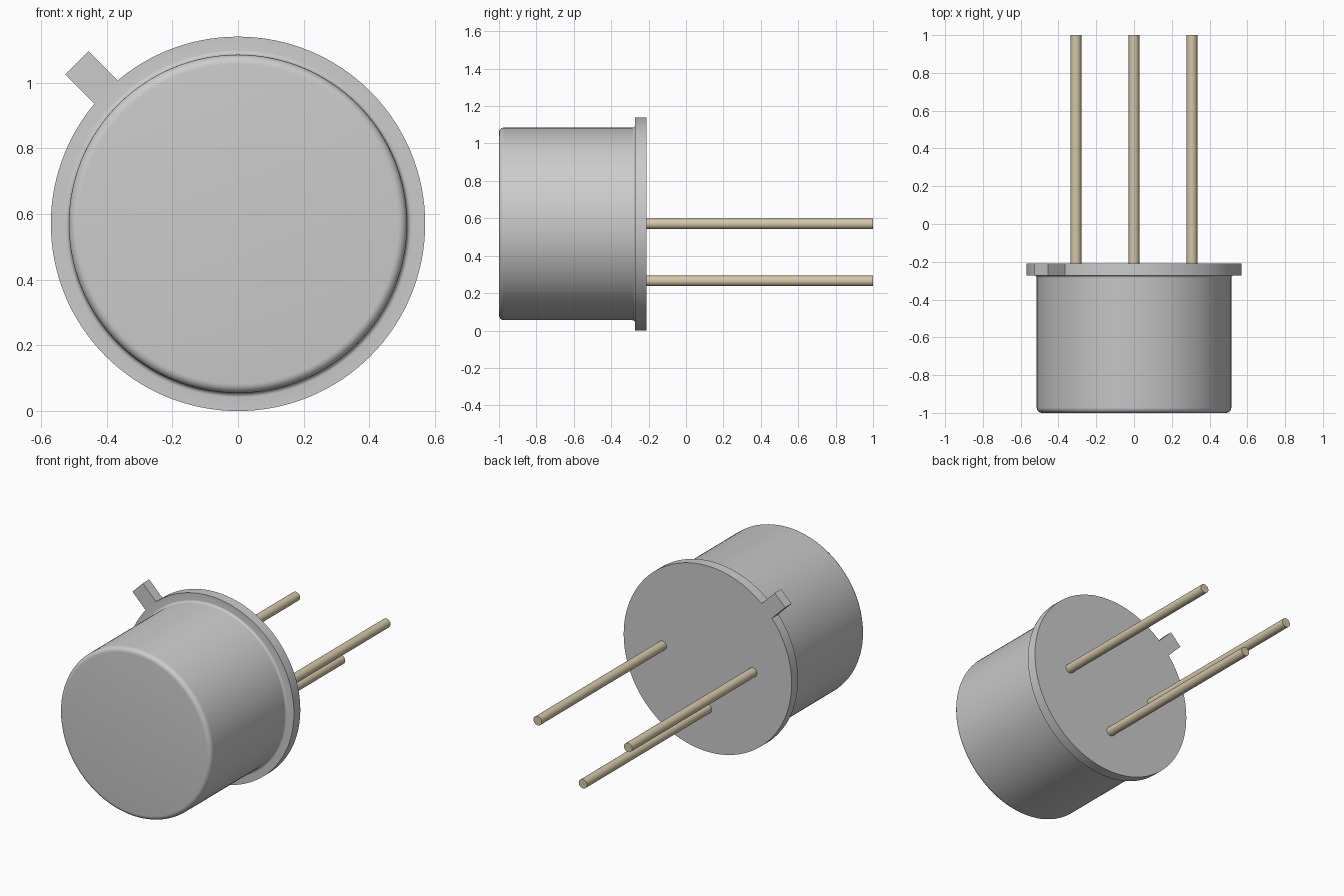
import bpy, bmesh
from math import pi, sin, cos, radians
from mathutils import Matrix, Vector

if "Cube" in bpy.data.objects:
    bpy.data.objects.remove(bpy.data.objects["Cube"])

AXIS_Z = 0.57            # height of the can's axis, which runs along y
FLANGE_R, CAN_R = 0.57, 0.515
FRONT, FLANGE_FRONT, FLANGE_BACK = -1.0, -0.272, -0.21


def finish(bm, name, color=None, smooth=True):
    bmesh.ops.recalc_face_normals(bm, faces=bm.faces)
    mesh = bpy.data.meshes.new(name)
    bm.to_mesh(mesh)
    bm.free()
    obj = bpy.data.objects.new(name, mesh)
    bpy.context.collection.objects.link(obj)
    if color:
        mesh.materials.append(color)
    if smooth:
        bpy.ops.object.select_all(action='DESELECT')
        obj.select_set(True)
        bpy.context.view_layer.objects.active = obj
        bpy.ops.object.shade_smooth_by_angle(angle=radians(30))
    return obj


def lathe(name, profile, x=0, z=AXIS_Z, segments=96, color=None):
    """Turn (radius, y) points about a line along y and cap both ends."""
    bm = bmesh.new()
    rings = [[bm.verts.new((x + r * cos(2 * pi * i / segments), y,
                            z + r * sin(2 * pi * i / segments)))
              for i in range(segments)] for r, y in profile]
    for a, b in zip(rings, rings[1:]):
        for i in range(segments):
            j = (i + 1) % segments
            bm.faces.new((a[i], a[j], b[j], b[i]))
    bm.faces.new(rings[0])
    bm.faces.new(rings[-1])
    return finish(bm, name, color)


def arc(r, y, radius, start, end, steps=6):
    angles = [radians(start + (end - start) * i / steps) for i in range(steps + 1)]
    return [(r + radius * cos(a), y + radius * sin(a)) for a in angles]


# Metal can with rounded front rim, small fillet at the base, and flange
edge, fillet = 0.028, 0.014
lathe("can_and_flange",
      arc(CAN_R - edge, FRONT + edge, edge, -90, 0)
      + arc(CAN_R + fillet, FLANGE_FRONT - fillet, fillet, 180, 90)
      + [(FLANGE_R, FLANGE_FRONT), (FLANGE_R, FLANGE_BACK)], segments=128)

# Locating tab, pointing up and left from the flange
inner, outer, width = 0.566, 0.694, 0.1
bm = bmesh.new()
bmesh.ops.create_cube(bm, size=1)
bmesh.ops.scale(bm, vec=(outer - inner, FLANGE_BACK - FLANGE_FRONT, width), verts=bm.verts)
bmesh.ops.translate(bm, vec=((inner + outer) / 2, 0, 0), verts=bm.verts)
bmesh.ops.rotate(bm, cent=(0, 0, 0), matrix=Matrix.Rotation(radians(-135), 3, 'Y'), verts=bm.verts)
bmesh.ops.translate(bm, vec=(0, (FLANGE_FRONT + FLANGE_BACK) / 2, AXIS_Z), verts=bm.verts)
finish(bm, "locating_tab", smooth=False)

# Three leads
gold = bpy.data.materials.new("pale_gold")
gold.diffuse_color = (0.66, 0.57, 0.39, 1)
gold.use_nodes = True
gold.node_tree.nodes["Principled BSDF"].inputs["Base Color"].default_value = gold.diffuse_color
for side, x, drop in (("left", -0.307, 0), ("middle", 0, 0.305), ("right", 0.307, 0)):
    lathe(side + "_lead", [(0.028, FLANGE_BACK - 0.002), (0.028, 1.0)],
          x=x, z=AXIS_Z - drop, segments=32, color=gold)
